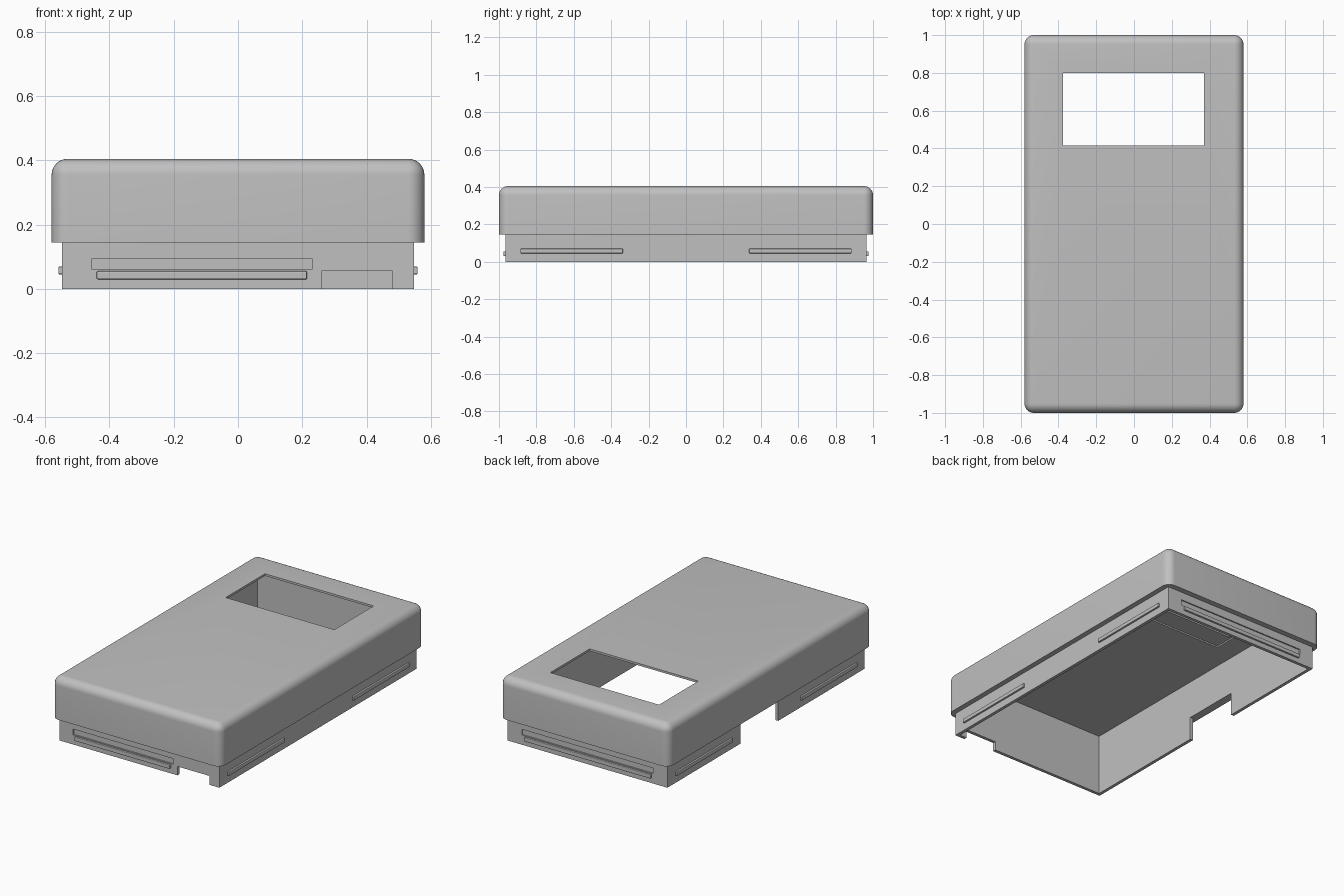
import bpy
import bmesh
from mathutils import Vector

if "Cube" in bpy.data.objects:
    bpy.data.objects.remove(bpy.data.objects["Cube"], do_unlink=True)

# One plain grey for the whole housing
grey = bpy.data.materials.new("housing grey")
grey.use_nodes = True
COLOUR = (0.53, 0.53, 0.53, 1)
grey.diffuse_color = COLOUR
grey.node_tree.nodes["Principled BSDF"].inputs["Base Color"].default_value = COLOUR


def box(name, low, high, radius=0, segments=8, round_rule=None):
    """Box between two corners; edges picked by round_rule are rounded."""
    low, high = Vector(low), Vector(high)
    bm = bmesh.new()
    bmesh.ops.create_cube(bm, size=1)
    for v in bm.verts:
        v.co = Vector((v.co[i] * (high[i] - low[i]) + (low[i] + high[i]) / 2) for i in range(3))
    if radius:
        edges = [e for e in bm.edges if round_rule is None or round_rule(e)]
        bmesh.ops.bevel(bm, geom=edges, offset=radius, segments=segments,
                        profile=0.5, affect="EDGES")
    mesh = bpy.data.meshes.new(name)
    bm.to_mesh(mesh)
    bm.free()
    mesh.materials.append(grey)
    obj = bpy.data.objects.new(name, mesh)
    bpy.context.collection.objects.link(obj)
    return obj


def activate(obj):
    bpy.ops.object.select_all(action="DESELECT")
    obj.select_set(True)
    bpy.context.view_layer.objects.active = obj


def cut(obj, low, high):
    """Cut a box-shaped opening out of a part."""
    cutter = box("cutter", low, high)
    cutter.hide_render = True
    mod = obj.modifiers.new("cut", "BOOLEAN")
    mod.operation, mod.solver, mod.object = "DIFFERENCE", "EXACT", cutter
    activate(obj)
    bpy.ops.object.modifier_apply(modifier=mod.name)
    bpy.data.objects.remove(cutter, do_unlink=True)


# Main dimensions
LID_X, LID_Y, TOP, SEAM = 0.58, 1.0, 0.405, 0.145
LIP_X, LIP_Y, WALL = 0.548, 0.965, 0.02
IN_X, IN_Y, CEILING = LIP_X - WALL, LIP_Y - WALL, 0.383

# Lid: all edges rounded except those around the open underside
lid = box("lid", (-LID_X, -LID_Y, SEAM), (LID_X, LID_Y, TOP), 0.05, 8,
          lambda e: max(v.co.z for v in e.verts) > SEAM + 0.01)
cut(lid, (-IN_X, -IN_Y, 0), (IN_X, IN_Y, CEILING))
# Shallow screen seat under the ceiling, then the screen window
cut(lid, (-0.39, 0.29, 0.3), (0.39, 0.83, CEILING + 0.009))
cut(lid, (-0.375, 0.415, 0.3), (0.37, 0.8, 0.5))
activate(lid)
bpy.ops.object.shade_smooth_by_angle(angle=0.6)

# Lip: thin wall below the lid
lip = box("lip", (-LIP_X, -LIP_Y, 0), (LIP_X, LIP_Y, SEAM))
cut(lip, (-IN_X, -IN_Y, -0.1), (IN_X, IN_Y, 0.3))
# Port notch in the front wall and full-height notch in the right wall
cut(lip, (0.26, -1.1, -0.1), (0.48, -0.9, 0.055))
cut(lip, (-0.7, -0.12, -0.1), (-0.5, 0.25, 0.3))
# Shallow grooves above the front and back ridges
cut(lip, (-0.455, -1.1, 0.06), (0.23, -LIP_Y + 0.008, 0.095))
cut(lip, (-0.45, LIP_Y - 0.008, 0.06), (0.45, 1.1, 0.095))

# Snap ridges on the front and back walls
PROUD, SUNK = 0.011, 0.005
box("front_ridge", (-0.44, -LIP_Y - PROUD, 0.03), (0.215, -LIP_Y + SUNK, 0.055), 0.004, 2)
box("back_ridge", (-0.44, LIP_Y - SUNK, 0.03), (0.43, LIP_Y + PROUD, 0.055), 0.004, 2)

# Two snap ridges on each long side
for side, sx in (("left", 1), ("right", -1)):
    for end, sy in (("front", -1), ("back", 1)):
        xs = sorted((sx * (LIP_X - SUNK), sx * (LIP_X + PROUD)))
        ys = sorted((sy * 0.337, sy * 0.885))
        box(f"{side}_{end}_ridge", (xs[0], ys[0], 0.045), (xs[1], ys[1], 0.07), 0.004, 2)
